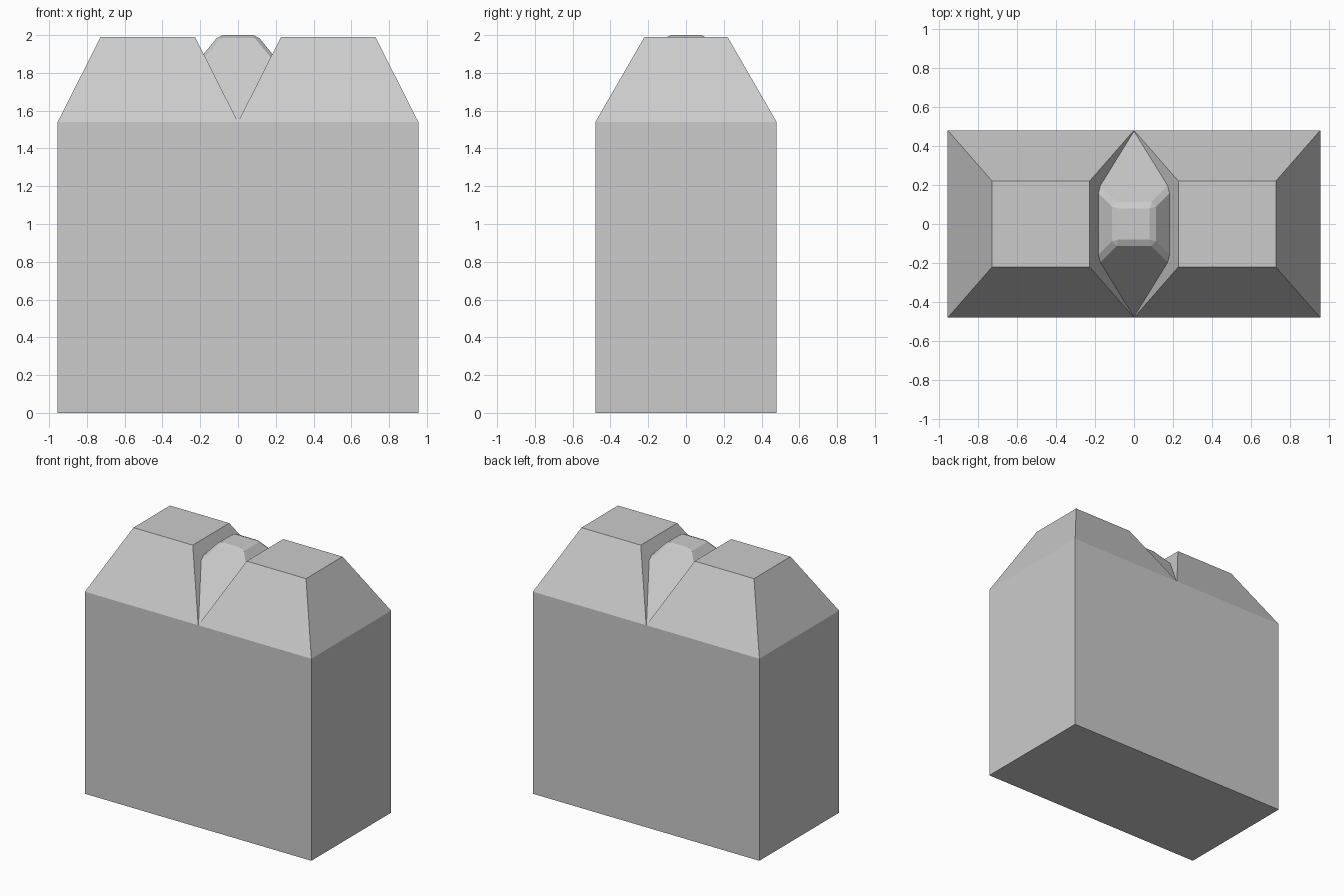
import bpy, bmesh

if "Cube" in bpy.data.objects:
    bpy.data.objects.remove(bpy.data.objects["Cube"])

W, D = 0.955, 0.48          # half width, half depth of the block
EAVE, RIDGE, TOP = 1.54, 1.99, 2.0


def frustum(name, x, base, top, z0, z1, bevel=0.0, drop=0):
    """Tapered box; base/top are half sizes, drop removes a hidden cap (-1 bottom, 1 top)."""
    bm = bmesh.new()
    rings = []
    for (hx, hy), z in ((base, z0), (top, z1)):
        rings.append([bm.verts.new((x + sx * hx, sy * hy, z))
                      for sx, sy in ((-1, -1), (1, -1), (1, 1), (-1, 1))])
    low, high = rings
    bm.faces.new(low[::-1])
    bm.faces.new(high)
    for i in range(4):
        j = (i + 1) % 4
        bm.faces.new((low[i], low[j], high[j], high[i]))
    if bevel:
        edges = [e for e in bm.edges if any(v.co.z > z0 + 0.01 for v in e.verts)]
        bmesh.ops.bevel(bm, geom=edges, offset=bevel, segments=1,
                        profile=0.5, affect='EDGES')
    bm.normal_update()
    if drop:
        hidden = [f for f in bm.faces if f.normal.z * drop > 0.9]
        bmesh.ops.delete(bm, geom=hidden, context='FACES_ONLY')
    mesh = bpy.data.meshes.new(name)
    bm.to_mesh(mesh)
    bm.free()
    obj = bpy.data.objects.new(name, mesh)
    bpy.context.collection.objects.link(obj)
    return obj


# Main block, its top covered by the two caps
frustum("body", 0, (W, D), (W, D), 0, EAVE, drop=1)

# Twin tapered caps
for side, label in ((-1, "left"), (1, "right")):
    frustum(label + "_cap", side * W / 2, (W / 2, D), (0.25, 0.22),
            EAVE, RIDGE, drop=-1)

# Bevelled stud sitting in the valley between the caps
frustum("centre_stud", 0, (0.476, 0.476), (0.10, 0.10), EAVE, TOP,
        bevel=0.02, drop=-1)
